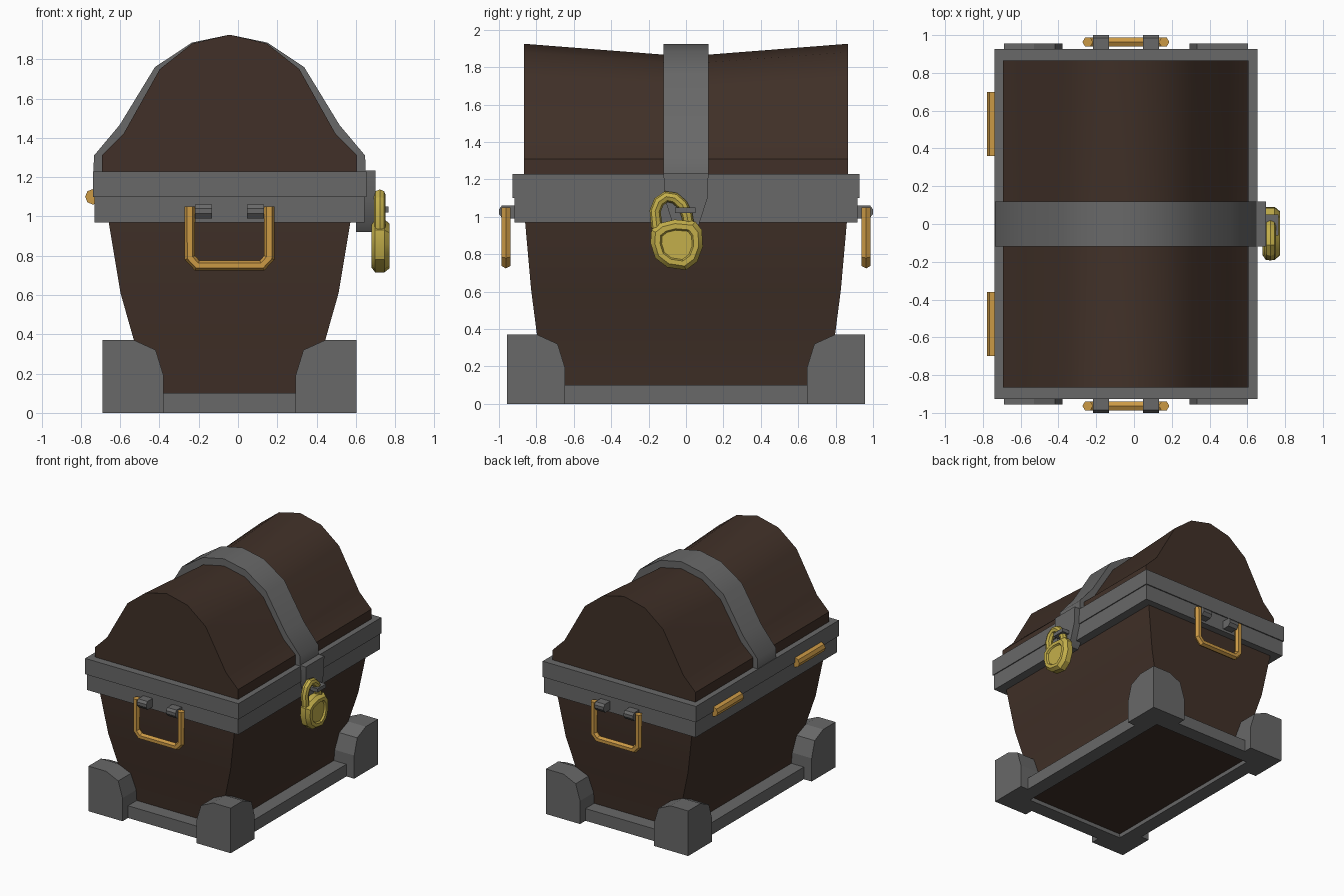
import bpy, bmesh, math

cube = bpy.data.objects.get("Cube")
if cube:
    bpy.data.objects.remove(cube, do_unlink=True)

CX = -0.043  # chest centre in x


def material(name, rgb):
    m = bpy.data.materials.new(name)
    m.use_nodes = True
    m.diffuse_color = (*rgb, 1)
    m.node_tree.nodes["Principled BSDF"].inputs["Base Color"].default_value = (*rgb, 1)
    return m


WOOD = material("dark wood", (0.052, 0.030, 0.021))
IRON = material("grey iron", (0.14, 0.14, 0.14))
BRASS = material("orange brass", (0.60, 0.32, 0.06))
GOLD = material("yellow gold", (0.55, 0.43, 0.07))


def finish(ob, angle):
    bpy.ops.object.select_all(action="DESELECT")
    ob.select_set(True)
    bpy.context.view_layer.objects.active = ob
    if ob.type == "CURVE":
        bpy.ops.object.convert(target="MESH")
    bpy.ops.object.shade_smooth_by_angle(angle=math.radians(angle))


def loft(name, rings, mat, closed=False, angle=30):
    """Skin matching rings of points; cap the ends or join them in a loop."""
    bm = bmesh.new()
    loops = [[bm.verts.new(p) for p in ring] for ring in rings]
    pairs = list(zip(loops, loops[1:]))
    if closed:
        pairs.append((loops[-1], loops[0]))
    else:
        bm.faces.new(loops[0])
        bm.faces.new(loops[-1])
    n = len(loops[0])
    for a, b in pairs:
        for i in range(n):
            j = (i + 1) % n
            bm.faces.new((a[i], a[j], b[j], b[i]))
    bmesh.ops.recalc_face_normals(bm, faces=bm.faces)
    me = bpy.data.meshes.new(name)
    bm.to_mesh(me)
    bm.free()
    me.materials.append(mat)
    ob = bpy.data.objects.new(name, me)
    bpy.context.collection.objects.link(ob)
    finish(ob, angle)
    return ob


def rect(hx, hy, z):
    return [(CX + sx * hx, sy * hy, z) for sx, sy in ((-1, -1), (1, -1), (1, 1), (-1, 1))]


def along_x(profile, x0, x1):
    return [[(x, y, z) for y, z in profile] for x in (x0, x1)]


def tube(name, points, radius, mat, sides=2):
    cu = bpy.data.curves.new(name, "CURVE")
    cu.dimensions = "3D"
    cu.bevel_depth = radius
    cu.bevel_resolution = sides
    cu.use_fill_caps = True
    sp = cu.splines.new("POLY")
    sp.points.add(len(points) - 1)
    for p, co in zip(sp.points, points):
        p.co = (*co, 1)
    cu.materials.append(mat)
    ob = bpy.data.objects.new(name, cu)
    bpy.context.collection.objects.link(ob)
    finish(ob, 30)


# Tapered wooden body, base frame and the two rims
loft("body", [rect(0.455, 0.765, 0.03), rect(0.487, 0.797, 0.37), rect(0.555, 0.828, 0.61),
              rect(0.615, 0.86, 0.97), rect(0.62, 0.86, 1.05)], WOOD)
loft("base_frame", [rect(0.575, 0.885, 0), rect(0.575, 0.885, 0.1),
                    rect(0.44, 0.75, 0.1), rect(0.455, 0.765, 0)], IRON, closed=True)
loft("lower_rim", [rect(0.688, 0.918, 0.97), rect(0.688, 0.918, 1.1)], IRON)
loft("upper_rim", [rect(0.696, 0.927, 1.1), rect(0.696, 0.927, 1.23)], IRON)


# Corner feet: L-shaped outline that narrows towards the top
def foot_ring(sx, sy, w, t, z):
    shape = ((0, 0), (w, 0), (w, t), (t, t), (t, w), (0, w))
    return [(CX + sx * (0.646 - u), sy * (0.956 - v), z) for u, v in shape]


for sx, side in ((-1, "right"), (1, "left")):
    for sy, end in ((-1, "front"), (1, "back")):
        levels = ((0.31, 0.19, 0), (0.31, 0.2, 0.19), (0.27, 0.18, 0.32), (0.16, 0.158, 0.37))
        loft(f"{end}_{side}_foot", [foot_ring(sx, sy, *lv) for lv in levels], IRON, angle=15)


# Domed lid, dipping towards the middle
def arch(half, y, top):
    pts = [(-u, z) for u, z in half] + [(0, top)] + [(u, z) for u, z in reversed(half)]
    return [(CX + u, y, z) for u, z in pts]


HALF = [(0.65, 1.21), (0.65, 1.31), (0.54, 1.42), (0.355, 1.75), (0.19, 1.88)]


def lid_ring(y, top):
    k = (top - 1.31) / (1.925 - 1.31)
    return arch([(u, z if z < 1.32 else 1.31 + (z - 1.31) * k) for u, z in HALF], y, top)


loft("lid", [lid_ring(-0.866, 1.925), lid_ring(-0.12, 1.867),
             lid_ring(0.12, 1.867), lid_ring(0.866, 1.925)], WOOD)

# Iron band over the lid, with hasp and staple
BAND = [(0.694, 1.2), (0.69, 1.31), (0.56, 1.465), (0.38, 1.76), (0.192, 1.885)]
loft("lid_band", [arch(BAND, y, 1.925) for y in (-0.12, 0.12)], IRON, angle=40)
hasp = [(0.12, 1.235), (0.115, 1.1), (0.07, 0.96), (0.04, 0.92)]
hasp += [(-y, z) for y, z in reversed(hasp)]
loft("hasp", along_x(hasp, 0.6, 0.7), IRON)
loft("staple", along_x([(-0.06, 1.02), (0.05, 1.02), (0.05, 1.05), (-0.06, 1.05)], 0.69, 0.765), IRON)

# Padlock with a sunken front plate
OUTLINE = [(-0.185, 0.93), (-0.19, 0.86), (-0.165, 0.78), (-0.1, 0.73), (0, 0.715), (0.06, 0.76),
           (0.09, 0.84), (0.085, 0.93), (0.05, 0.975), (-0.06, 0.985), (-0.14, 0.965)]


def lock_ring(x, s):
    return [(x, -0.047 + (y + 0.047) * s, 0.85 + (z - 0.85) * s) for y, z in OUTLINE]


loft("padlock_body", [lock_ring(*r) for r in ((0.68, 0.82), (0.698, 1), (0.745, 1), (0.772, 0.84),
                                             (0.772, 0.64), (0.758, 0.58))], GOLD)
shackle = [(-0.155, 0.94), (-0.165, 1.03), (-0.145, 1.08), (-0.105, 1.108),
           (-0.06, 1.1), (-0.02, 1.065), (0.005, 1.01), (0.015, 0.95)]
tube("padlock_shackle", [(0.722, y, z) for y, z in shackle], 0.03, GOLD)

# Drop handles and their brackets on both ends
U = [(0.202, 1.05), (0.202, 0.79), (0.165, 0.75)]
U = [(-u, z) for u, z in U] + [(u, z) for u, z in reversed(U)]
LUG = [(0.91, 1.06), (0.985, 1.06), (1, 1.04), (1, 1.015), (0.98, 0.99), (0.91, 0.99)]
for sy, end in ((-1, "front"), (1, "back")):
    tube(f"{end}_handle", [(CX + u, sy * 0.963, z) for u, z in U], 0.028, BRASS, 1)
    for sx, side in ((-1, "right"), (1, "left")):
        lug = [(sy * y, z) for y, z in LUG]
        loft(f"{end}_{side}_bracket", along_x(lug, CX + sx * 0.09, CX + sx * 0.175), IRON)

# Hinge barrels on the right side
for sy, end in ((-1, "front"), (1, "back")):
    tube(f"{end}_hinge", [(-0.738, sy * y, 1.1) for y in (0.36, 0.7)], 0.04, BRASS, 2)
